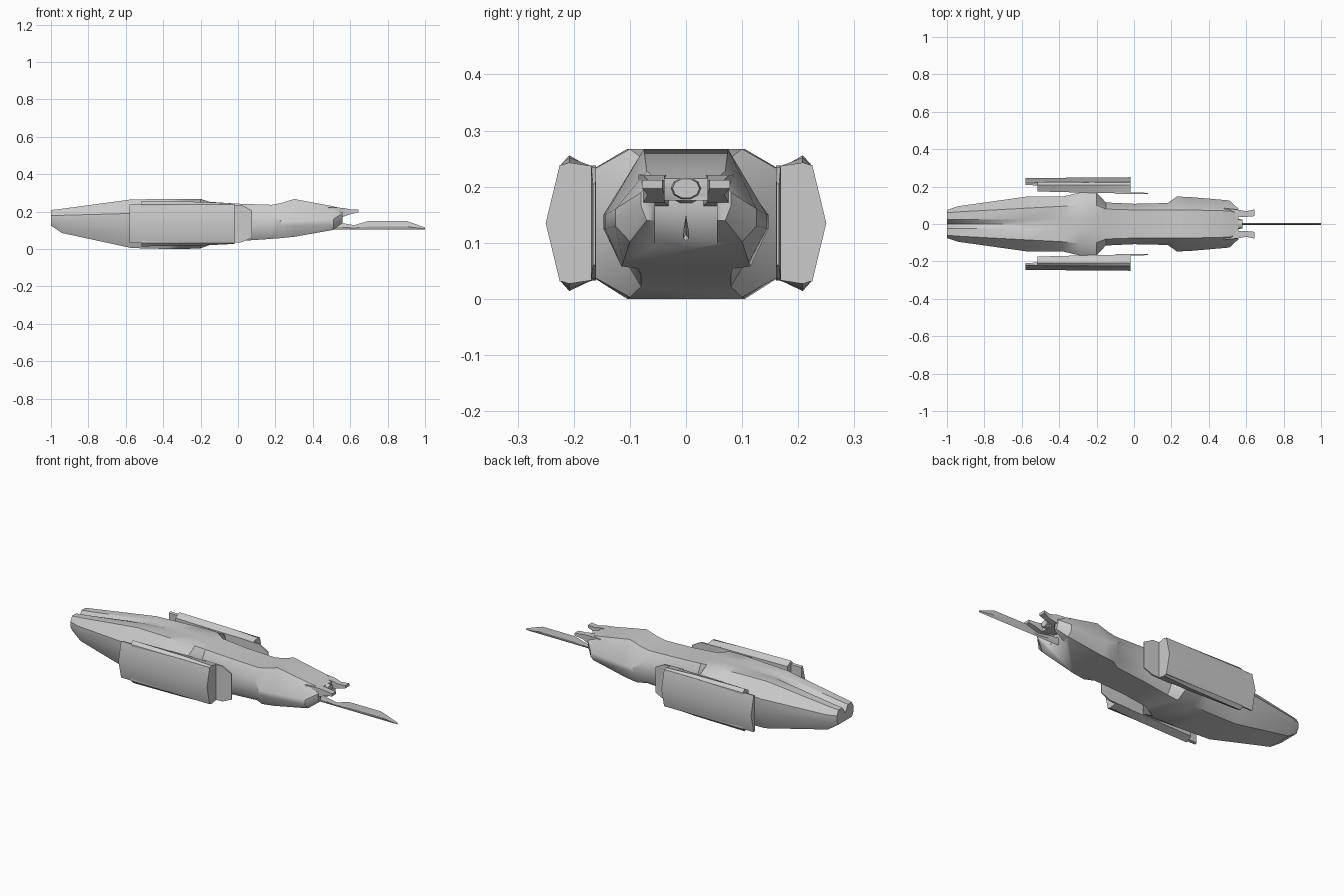
import bpy, bmesh

if "Cube" in bpy.data.objects:
    bpy.data.objects.remove(bpy.data.objects["Cube"])


def finish(bm, name, angle=0.6):
    bmesh.ops.recalc_face_normals(bm, faces=bm.faces[:])
    me = bpy.data.meshes.new(name)
    bm.to_mesh(me)
    bm.free()
    ob = bpy.data.objects.new(name, me)
    bpy.context.collection.objects.link(ob)
    bpy.ops.object.select_all(action='DESELECT')
    ob.select_set(True)
    bpy.context.view_layer.objects.active = ob
    bpy.ops.object.shade_smooth_by_angle(angle=angle)
    return ob


def loft(name, rings, angle=0.6):
    """Skin a list of closed point rings and cap both ends."""
    bm = bmesh.new()
    vs = [[bm.verts.new(p) for p in r] for r in rings]
    n = len(rings[0])
    for a, b in zip(vs, vs[1:]):
        for i in range(n):
            j = (i + 1) % n
            bm.faces.new((a[i], a[j], b[j], b[i]))
    bm.faces.new(vs[0])
    bm.faces.new(vs[-1])
    return finish(bm, name, angle)


def hull_ring(x, groove, tw, zt, mw, zu, zl, bw, zb):
    g = min(0.025, tw * 0.5)
    half = [(g, zt), (tw, zt), (mw, zu), (mw, zl), (bw, zb)]
    pts = [(0, zt - groove)] + half + [(-y, z) for y, z in reversed(half)]
    return [(x, y, z) for y, z in pts]


def both_sides(name, rings, angle=0.6):
    for side, s in (("left", 1), ("right", -1)):
        loft(f"{side}_{name}", [[(x, y * s, z) for x, y, z in r] for r in rings], angle)


# Main hull: x, groove, top width, top z, mid width, upper z, lower z, bottom width, bottom z
hull = loft("hull", [hull_ring(*s) for s in (
    (-1.00, .040, .060, .208, .075, .180, .150, .060, .125),
    (-0.94, .038, .065, .215, .095, .180, .140, .070, .085),
    (-0.57, .008, .085, .265, .147, .190, .110, .100, .005),
    (-0.38, 0, .095, .267, .147, .200, .080, .105, .000),
    (-0.29, 0, .105, .267, .168, .230, .040, .105, .000),
    (-0.20, 0, .100, .267, .166, .230, .040, .100, .003),
    (-0.15, 0, .080, .252, .115, .190, .080, .080, .022),
    (0.00, 0, .075, .242, .108, .185, .085, .080, .042),
    (0.18, 0, .075, .236, .112, .185, .085, .085, .054),
    (0.23, 0, .075, .245, .147, .150, .125, .115, .058),
    (0.30, 0, .075, .267, .144, .150, .125, .112, .065),
    (0.51, 0, .070, .228, .126, .160, .130, .100, .102),
    (0.56, 0, .055, .215, .080, .190, .165, .070, .140),
)])

# Recess in the nose
bm = bmesh.new()
bmesh.ops.create_cube(bm, size=1)
for v in bm.verts:
    v.co = (0.56 + v.co.x * 0.14, v.co.y * 0.11, 0.13 + v.co.z * 0.09)
cutter = finish(bm, "nose_recess_cutter")
cutter.hide_render = True
cutter.hide_viewport = False
cutter.display_type = 'WIRE'
mod = hull.modifiers.new("recess", 'BOOLEAN')
mod.operation = 'DIFFERENCE'
mod.solver = 'EXACT'
mod.object = cutter
bpy.context.view_layer.objects.active = hull
bpy.ops.object.modifier_apply(modifier=mod.name)
bpy.data.objects.remove(cutter)


def box_ring(x, y0, y1, z0, z1):
    return [(x, y0, z0), (x, y1, z0), (x, y1, z1), (x, y0, z1)]


# Nose prongs
both_sides("nose_prong", [
    box_ring(0.48, .030, .085, .165, .222),
    box_ring(0.56, .038, .076, .172, .220),
    box_ring(0.60, .038, .068, .185, .212),
    box_ring(0.645, .042, .078, .197, .212)])

# Central nose barrel
bm = bmesh.new()
bmesh.ops.create_cone(bm, cap_ends=True, segments=10, radius1=.036, radius2=.024, depth=.09)
for v in bm.verts:
    v.co = (0.535 + v.co.z, v.co.y, 0.197 + v.co.x * 0.75)
finish(bm, "nose_barrel")

# Nose blade: slim diamond sections of x, top z
blade = [(0.46, .150), (0.54, .142), (0.62, .127), (0.70, .150), (0.90, .150), (1.0, .115)]
loft("nose_blade", [[(x, 0, .104), (x, .005, .104 + (t - .104) * .35), (x, 0, t),
                     (x, -.005, .104 + (t - .104) * .35)] for x, t in blade], 0.3)


# Side pods: curved outer shell, inner body and forward plate
def shell_ring(x, yi, yo):
    e = yo - .025
    return [(x, yi, .235), (x, e, .239), (x, yo, .135), (x, e, .031), (x, yi, .035)]


both_sides("pod_shell", [shell_ring(-0.58, .208, .245), shell_ring(-0.20, .200, .249),
                         shell_ring(-0.02, .190, .250)], 0.7)


def body_ring(x, y0, zt):
    zb = .27 - zt
    return [(x, y0, .236), (x, .208, zt), (x, .224, .238), (x, .224, .032),
            (x, .208, zb), (x, y0, .034)]


both_sides("pod_body", [body_ring(-0.515, .174, .256), body_ring(-0.20, .166, .252),
                        body_ring(-0.02, .163, .243)])
both_sides("pod_front_plate", [box_ring(-0.10, .160, .170, .033, .238),
                               box_ring(0.02, .160, .169, .036, .235),
                               box_ring(0.075, .161, .166, .060, .205)])
